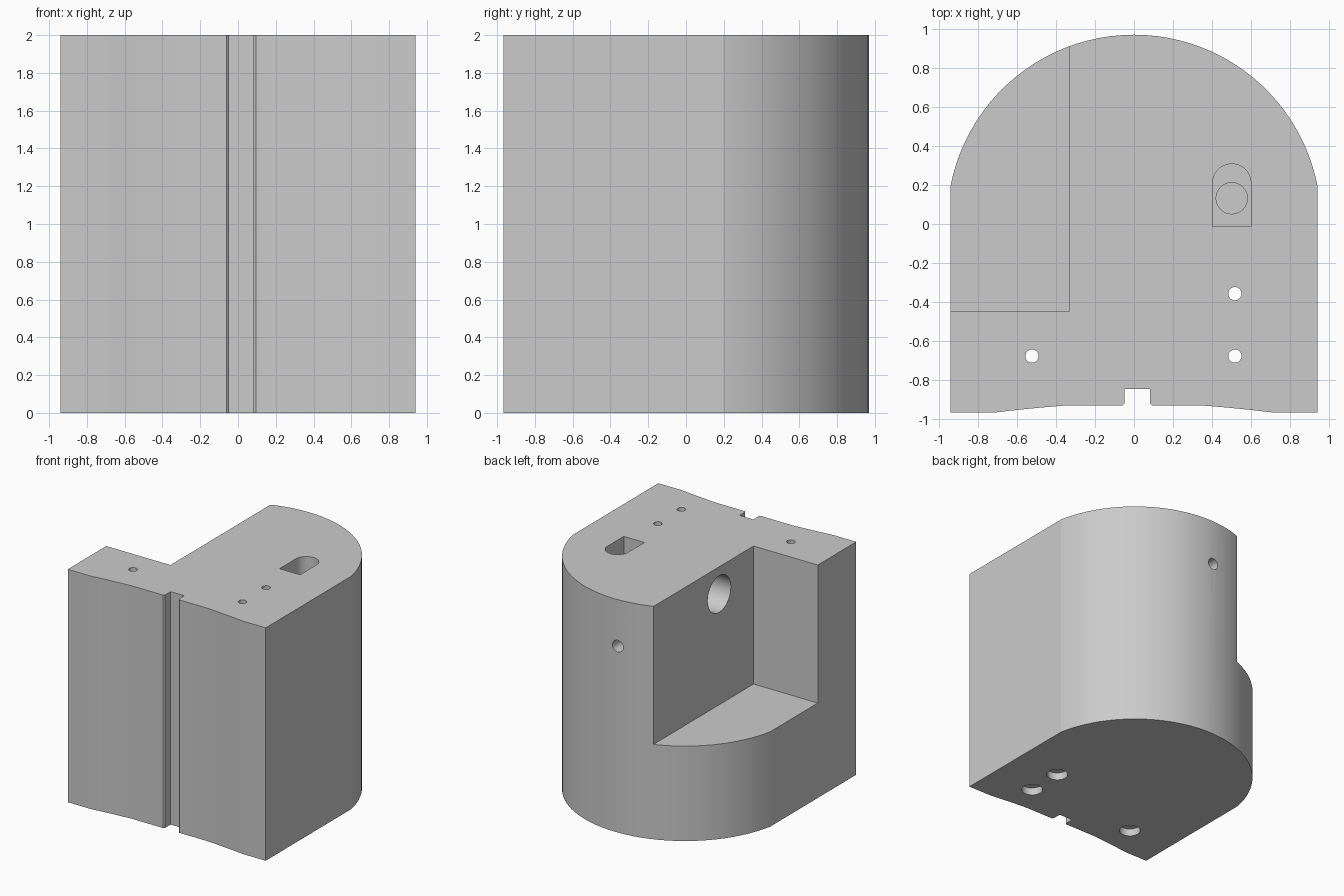
import bpy, bmesh, math
from mathutils import Matrix

if "Cube" in bpy.data.objects:
    bpy.data.objects.remove(bpy.data.objects["Cube"], do_unlink=True)

HEIGHT = 2.0
HALF = 0.94

grey = bpy.data.materials.new("plain grey")
grey.use_nodes = True
colour = (0.6, 0.6, 0.6, 1)
grey.diffuse_color = colour
grey.node_tree.nodes["Principled BSDF"].inputs["Base Color"].default_value = colour


def link(name, bm):
    bmesh.ops.recalc_face_normals(bm, faces=bm.faces)
    mesh = bpy.data.meshes.new(name)
    bm.to_mesh(mesh)
    bm.free()
    mesh.materials.append(grey)
    obj = bpy.data.objects.new(name, mesh)
    bpy.context.collection.objects.link(obj)
    return obj


def prism(name, outline, z0, z1):
    """Extrude an xy outline between two heights."""
    bm = bmesh.new()
    face = bm.faces.new([bm.verts.new((x, y, z0)) for x, y in outline])
    new = bmesh.ops.extrude_face_region(bm, geom=[face])["geom"]
    bmesh.ops.translate(bm, vec=(0, 0, z1 - z0),
                        verts=[v for v in new if isinstance(v, bmesh.types.BMVert)])
    return link(name, bm)


def bore(name, radius, start, axis, length):
    """Cylinder running from start along the positive or negative axis."""
    bm = bmesh.new()
    turn = {"x": Matrix.Rotation(math.pi / 2, 4, "Y"),
            "y": Matrix.Rotation(math.pi / 2, 4, "X"),
            "z": Matrix.Identity(4)}[axis]
    place = Matrix.Translation(start) @ turn @ Matrix.Translation((0, 0, length / 2))
    bmesh.ops.create_cone(bm, cap_ends=True, segments=48, radius1=radius,
                          radius2=radius, depth=length, matrix=place)
    return link(name, bm)


def arc(cx, cy, radius, a0, a1, steps):
    return [(cx + radius * math.cos(a0 + (a1 - a0) * i / steps),
             cy + radius * math.sin(a0 + (a1 - a0) * i / steps))
            for i in range(steps + 1)]


# Block outline: shallow hollow with a keyway at the front, round back
def hollow(side):
    pts = []
    for i in range(7):
        t = i / 6
        pts.append((side * (0.72 - 0.36 * t), -0.967 + 0.036 * (1.25 * t - 0.25 * t * t)))
    return pts


FRONT = -0.931
CENTRE = 0.012
RADIUS = 0.97 - CENTRE
start = math.acos(HALF / RADIUS)
outline = [(-HALF, -0.967)] + hollow(-1)
outline += [(-0.06, FRONT), (-0.048, FRONT + 0.012), (-0.048, -0.845)]
outline += [(0.082, -0.845), (0.082, FRONT + 0.012), (0.094, FRONT)]
outline += hollow(1)[::-1] + [(HALF, -0.967)]
outline += arc(0, CENTRE, RADIUS, start, math.pi - start, 44)
block = prism("block", outline, 0, HEIGHT)

cutters = []

# Corner step at the back
cutters.append(prism("corner_step", [(-1.2, -0.445), (-0.33, -0.445),
                                     (-0.33, 1.2), (-1.2, 1.2)], 0.815, 2.2))

# Round-ended pocket with a blind hole in its floor
pocket = [(0.403, -0.012), (0.599, -0.012)] + arc(0.501, 0.21, 0.098, 0, math.pi, 24)
cutters.append(prism("pocket", pocket, 1.5, 2.2))
cutters.append(bore("pocket_hole", 0.08, (0.501, 0.132, 1.2), "z", 0.4))

# Large bore in the step wall and small hole in the round back
cutters.append(bore("side_bore", 0.157, (-0.5, 0.02, 1.766), "x", 0.6))
cutters.append(bore("back_hole", 0.05, (-0.03, 1.1, 1.6), "y", 0.6))

# Counterbored screw holes right through the block
for x, y in ((-0.523, -0.677), (0.517, -0.677), (0.517, -0.357)):
    cutters.append(bore("screw_hole", 0.034, (x, y, -0.1), "z", 2.3))
    cutters.append(bore("counterbore", 0.085, (x, y, -0.1), "z", 0.165))

bpy.context.view_layer.objects.active = block
for cutter in cutters:
    cut = block.modifiers.new(cutter.name, "BOOLEAN")
    cut.operation = "DIFFERENCE"
    cut.solver = "EXACT"
    cut.object = cutter
    bpy.ops.object.modifier_apply(modifier=cut.name)
    bpy.data.objects.remove(cutter, do_unlink=True)

# Smooth the curved walls, keep the machined edges sharp
bpy.ops.object.select_all(action="DESELECT")
block.select_set(True)
bpy.ops.object.shade_smooth_by_angle(angle=math.radians(9))
